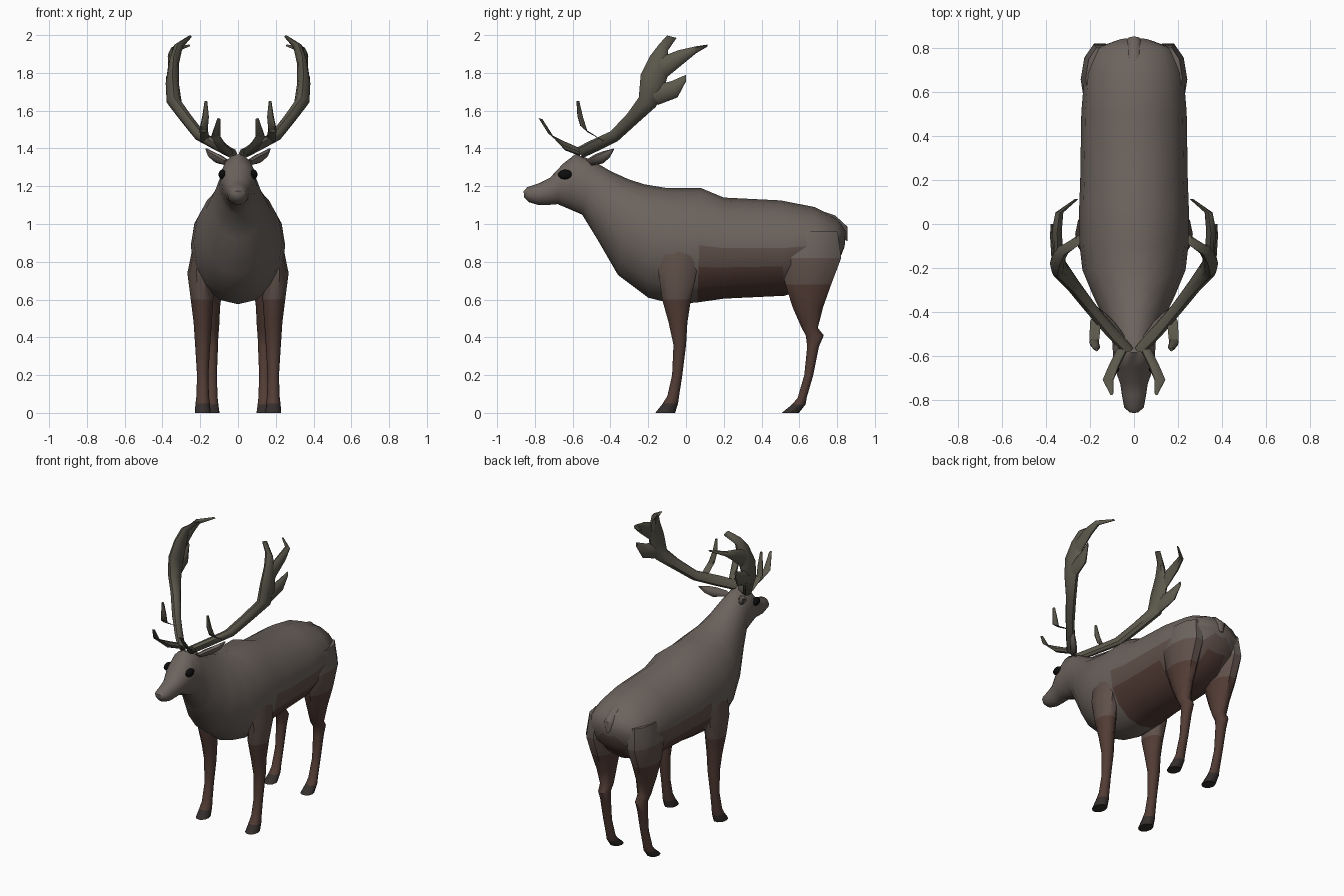
import bpy, bmesh, math


def material(name, col):
    m = bpy.data.materials.new(name)
    m.diffuse_color = (*col, 1)
    return m


FUR = material("fur", (0.15, 0.125, 0.11))
RED = material("red_brown_fur", (0.085, 0.045, 0.035))
MID = material("blended_fur", (0.115, 0.08, 0.068))
DARK = material("hoof_dark", (0.035, 0.028, 0.026))
HORN = material("antler_horn", (0.105, 0.098, 0.072))
BLACK = material("eye_black", (0.004, 0.004, 0.004))


def finish(name, bm, mats, pick=None, angle=45):
    bmesh.ops.recalc_face_normals(bm, faces=bm.faces)
    if pick:
        for f in bm.faces:
            f.material_index = pick(f.calc_center_median())
    me = bpy.data.meshes.new(name)
    bm.to_mesh(me)
    bm.free()
    for m in mats:
        me.materials.append(m)
    ob = bpy.data.objects.new(name, me)
    bpy.context.collection.objects.link(ob)
    bpy.ops.object.select_all(action='DESELECT')
    ob.select_set(True)
    bpy.context.view_layer.objects.active = ob
    bpy.ops.object.shade_smooth_by_angle(angle=math.radians(angle))
    return ob


def loft(name, sections, n, mats, side=1, pick=None):
    """Sections: (y1, z1, y2, z2, half width, x centre); elliptical rings between two side-view points."""
    bm = bmesh.new()
    rings = []
    for y1, z1, y2, z2, w, xc in sections:
        ring = []
        for i in range(n):
            a = 2 * math.pi * i / n
            t = (1 + math.sin(a)) / 2
            ring.append(bm.verts.new((side * (xc + w * math.cos(a)),
                                      y2 + (y1 - y2) * t, z2 + (z1 - z2) * t)))
        rings.append(ring)
    for r, q in zip(rings, rings[1:]):
        for i in range(n):
            j = (i + 1) % n
            bm.faces.new((r[i], r[j], q[j], q[i]))
    bm.faces.new(rings[0])
    bm.faces.new(rings[-1])
    return finish(name, bm, mats, pick)


# body, neck and head in one skin
BODY = [
    (.845, .97, .84, .88, .06), (.80, 1.03, .80, .78, .18), (.68, 1.09, .70, .68, .225),
    (.5, 1.125, .52, .62, .24), (.2, 1.14, .2, .605, .245), (.08, 1.19, .06, .585, .25),
    (-.1, 1.19, -.06, .575, .25), (-.22, 1.21, -.2, .61, .235), (-.3, 1.235, -.36, .73, .185),
    (-.4, 1.28, -.47, .92, .135), (-.5, 1.34, -.55, 1.05, .10), (-.585, 1.37, -.62, 1.08, .095),
    (-.65, 1.32, -.68, 1.105, .085), (-.72, 1.245, -.74, 1.10, .062), (-.78, 1.215, -.78, 1.10, .055),
    (-.84, 1.195, -.83, 1.115, .045), (-.86, 1.175, -.857, 1.14, .02)]


def body_colour(c):
    if c.y < .05 or c.z > .86:
        return 0
    return 1 if c.z > .74 else 2


loft("body", [s + (0,) for s in BODY], 16, [FUR, MID, RED], pick=body_colour)

# tail
loft("tail", [(.70, 1.075, .72, 1.03, .02, 0), (.79, 1.045, .76, .99, .035, 0),
              (.855, .985, .82, .95, .035, 0), (.855, .91, .84, .915, .01, 0)], 8, [FUR])

# legs: (front y, back y, z, half width, x centre)
FRONT = [(-.17, .09, .88, .05, .19), (-.15, .06, .74, .068, .2), (-.13, .03, .6, .06, .19),
         (-.095, .01, .48, .048, .187), (-.068, .002, .36, .04, .187), (-.075, -.018, .2, .03, .187),
         (-.1, -.035, .09, .033, .187), (-.125, -.04, .05, .038, .187), (-.165, -.055, 0, .042, .187)]
HIND = [(.52, .81, .96, .07, .15), (.485, .83, .82, .088, .155), (.52, .775, .68, .075, .155),
        (.56, .73, .56, .055, .15), (.61, .70, .45, .042, .142), (.632, .732, .41, .036, .14),
        (.64, .705, .35, .034, .14), (.625, .675, .2, .028, .14), (.59, .64, .08, .032, .14),
        (.56, .635, .045, .036, .14), (.505, .6, 0, .042, .14)]


def leg_colour(c):
    return 0 if c.z > .85 else 1 if c.z > .66 else 2 if c.z > .06 else 3


# antlers: beam with palm, then the separate tines
ANTLER = {
    "antler_beam": [
        (-.585, 1.40, -.545, 1.35, .03, .035), (-.52, 1.435, -.47, 1.385, .032, .1),
        (-.40, 1.49, -.36, 1.44, .034, .2), (-.31, 1.585, -.255, 1.535, .036, .275),
        (-.25, 1.67, -.16, 1.62, .04, .338), (-.24, 1.79, -.12, 1.70, .035, .348),
        (-.19, 1.89, -.09, 1.81, .028, .34), (-.14, 1.955, -.095, 1.92, .025, .318),
        (-.1, 1.998, -.05, 1.985, .01, .255)],
    "antler_rear_tine": [
        (-.17, 1.87, -.11, 1.77, .022, .347), (-.04, 1.92, .0, 1.86, .022, .35),
        (.05, 1.94, .055, 1.905, .018, .34), (.115, 1.95, .115, 1.94, .008, .26)],
    "antler_lower_tine": [
        (-.2, 1.73, -.15, 1.63, .03, .345), (-.08, 1.755, -.045, 1.67, .022, .36),
        (0, 1.79, 0, 1.755, .006, .375)],
    "antler_brow_tine": [
        (-.57, 1.405, -.56, 1.36, .025, .05), (-.65, 1.44, -.64, 1.39, .025, .09),
        (-.73, 1.48, -.69, 1.445, .025, .118), (-.78, 1.56, -.76, 1.555, .008, .102)],
    "antler_second_tine": [
        (-.47, 1.46, -.42, 1.43, .025, .175), (-.56, 1.52, -.52, 1.485, .022, .182),
        (-.575, 1.57, -.545, 1.565, .018, .172), (-.58, 1.65, -.565, 1.65, .007, .17)],
}
EAR = [(-.53, 1.34, -.50, 1.31, .02, .06), (-.48, 1.37, -.44, 1.32, .025, .105),
       (-.44, 1.385, -.405, 1.35, .022, .14), (-.38, 1.40, -.38, 1.395, .005, .168)]

for s, tag in ((-1, "left"), (1, "right")):
    for nm, leg in (("front_leg", FRONT), ("hind_leg", HIND)):
        loft(f"{nm}_{tag}", [(a, z, b, z, w, x) for a, b, z, w, x in leg], 10,
             [FUR, MID, RED, DARK], s, leg_colour)
    for nm, secs in ANTLER.items():
        loft(f"{nm}_{tag}", secs, 8, [HORN], s)
    loft(f"ear_{tag}", EAR, 8, [FUR], s)

    # eye
    bm = bmesh.new()
    bmesh.ops.create_uvsphere(bm, u_segments=12, v_segments=8, radius=1)
    bmesh.ops.scale(bm, vec=(.02, .038, .026), verts=bm.verts)
    bmesh.ops.translate(bm, vec=(s * .083, -.64, 1.262), verts=bm.verts)
    finish(f"eye_{tag}", bm, [BLACK])
